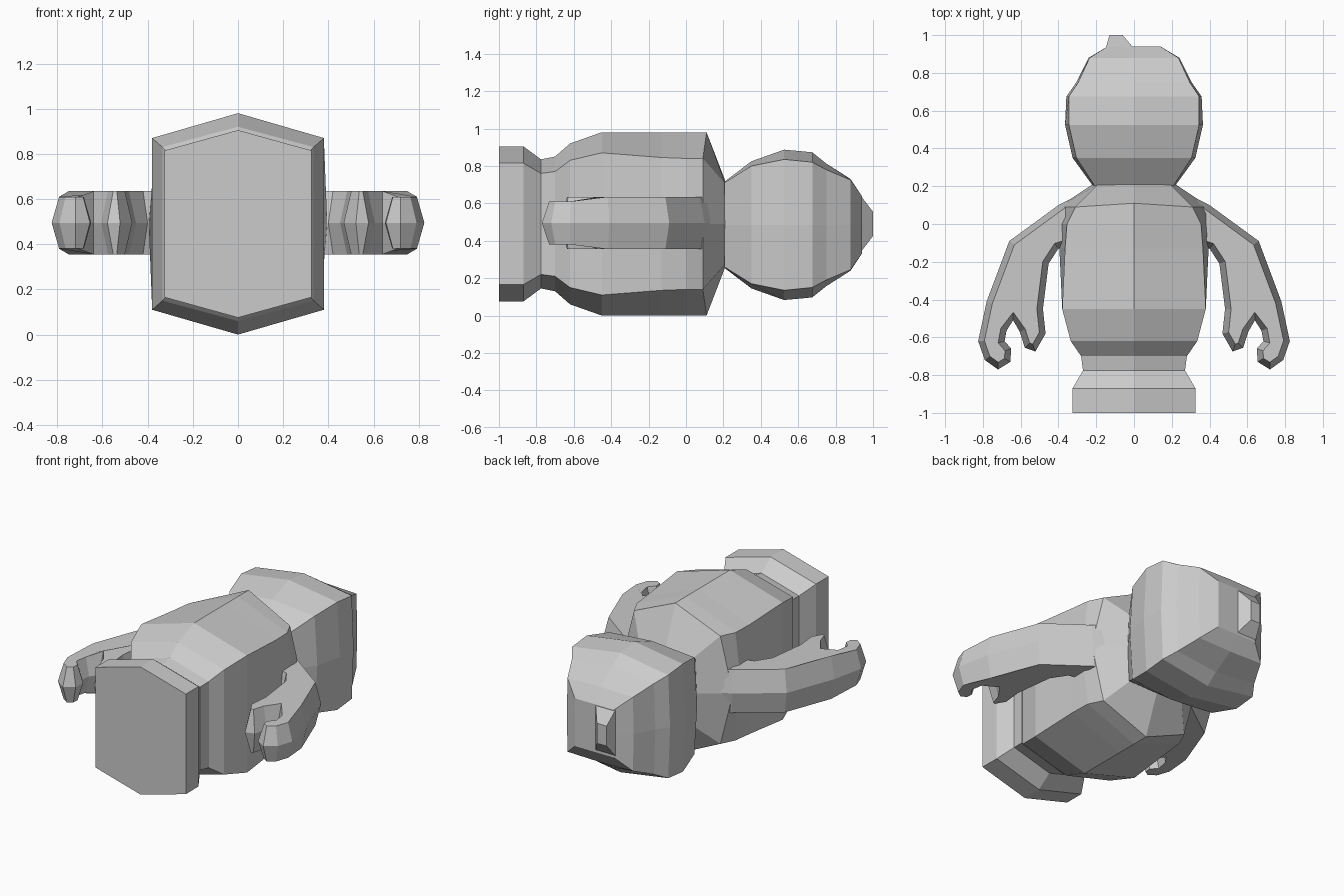
import bpy, bmesh
from mathutils import Vector

if "Cube" in bpy.data.objects:
    bpy.data.objects.remove(bpy.data.objects["Cube"])

ZC = 0.49  # height of the long axis


def finish(name, bm):
    bmesh.ops.recalc_face_normals(bm, faces=bm.faces)
    me = bpy.data.meshes.new(name)
    bm.to_mesh(me)
    bm.free()
    ob = bpy.data.objects.new(name, me)
    bpy.context.collection.objects.link(ob)
    return ob


def loft(name, loops):
    """Skin equal-sized loops of points and cap both ends."""
    bm = bmesh.new()
    rings = [[bm.verts.new(p) for p in loop] for loop in loops]
    n = len(rings[0])
    for a, b in zip(rings, rings[1:]):
        for i in range(n):
            j = (i + 1) % n
            bm.faces.new((a[i], a[j], b[j], b[i]))
    bm.faces.new(rings[0])
    bm.faces.new(rings[-1])
    return finish(name, bm)


def section(y, side, corner_x, corner_z, apex, corner_dy=0.0, zc=ZC):
    """Eight-point peaked box section across the long axis."""
    yc = y + corner_dy
    return [(0, y, zc + apex), (corner_x, yc, zc + corner_z),
            (side, yc, zc), (corner_x, yc, zc - corner_z),
            (0, y, zc - apex), (-corner_x, yc, zc - corner_z),
            (-side, yc, zc), (-corner_x, yc, zc + corner_z)]


# Base, waist, torso and shoulders
loft("body", [section(*s) for s in [
    (-1.00, .325, .325, .325, .415),
    (-0.87, .325, .325, .325, .415),
    (-0.775, .27, .27, .27, .345),
    (-0.70, .28, .28, .28, .36),
    (-0.62, .335, .335, .34, .43),
    (-0.45, .38, .38, .38, .49),
    (-0.13, .395, .365, .355, .49),
    (0.00, .40, .355, .35, .49),
    (0.11, .40, .31, .35, .49, -.02),
    (0.21, .22, .19, .215, .23)]])

# Head
loft("head", [section(*s, zc=.485) for s in [
    (0.205, .22, .21, .225, .23),
    (0.35, .325, .305, .315, .34),
    (0.525, .365, .345, .35, .402),
    (0.675, .358, .345, .335, .388),
    (0.75, .305, .295, .295, .328),
    (0.88, .24, .235, .24, .245),
    (0.94, .14, .14, .155, .155)]])

# Tuft on the crown, set off to one side
loft("tuft", [[(x0, y, ZC - h), (x1, y, ZC - h), (x1, y, ZC + h), (x0, y, ZC + h)]
              for y, x0, x1, h in [(.88, -.17, .05, .19), (.935, -.148, -.005, .15),
                                   (1.0, -.13, -.06, .065)]])

# Arm with clawed hand: ridge outline, narrowed towards flat top and bottom
outline = [Vector(p) for p in [
    (.30, -.10), (.40, -.13), (.452, -.21), (.482, -.45), (.468, -.58),
    (.522, -.675), (.578, -.655), (.605, -.57), (.64, -.51), (.675, -.565),
    (.685, -.62), (.65, -.66), (.655, -.73), (.72, -.77), (.79, -.72),
    (.825, -.62), (.78, -.41), (.66, -.09), (.40, .10), (.30, .15)]]


def inset(points, d):
    result = []
    for i, p in enumerate(points):
        a = (p - points[i - 1]).normalized()
        b = (points[(i + 1) % len(points)] - p).normalized()
        na, nb = Vector((-a.y, a.x)), Vector((-b.y, b.x))
        m = (na + nb).normalized()
        result.append(p + m * d / max(m.dot(na), .75))
    return result


def level(points, sign):
    """Flat face of the arm, a little lower at the outer claw."""
    return [(p.x, p.y, ZC + .005 + sign * (.115 if p.y < -.53 and p.x > .63 else .14))
            for p in points]


inner = inset(outline, .032)
ridge = [(p.x, p.y, ZC + .005) for p in outline]
for name, s in (("right_arm", 1), ("left_arm", -1)):
    loft(name, [[(s * x, y, z) for x, y, z in loop]
                for loop in (level(inner, -1), ridge, level(inner, 1))])
